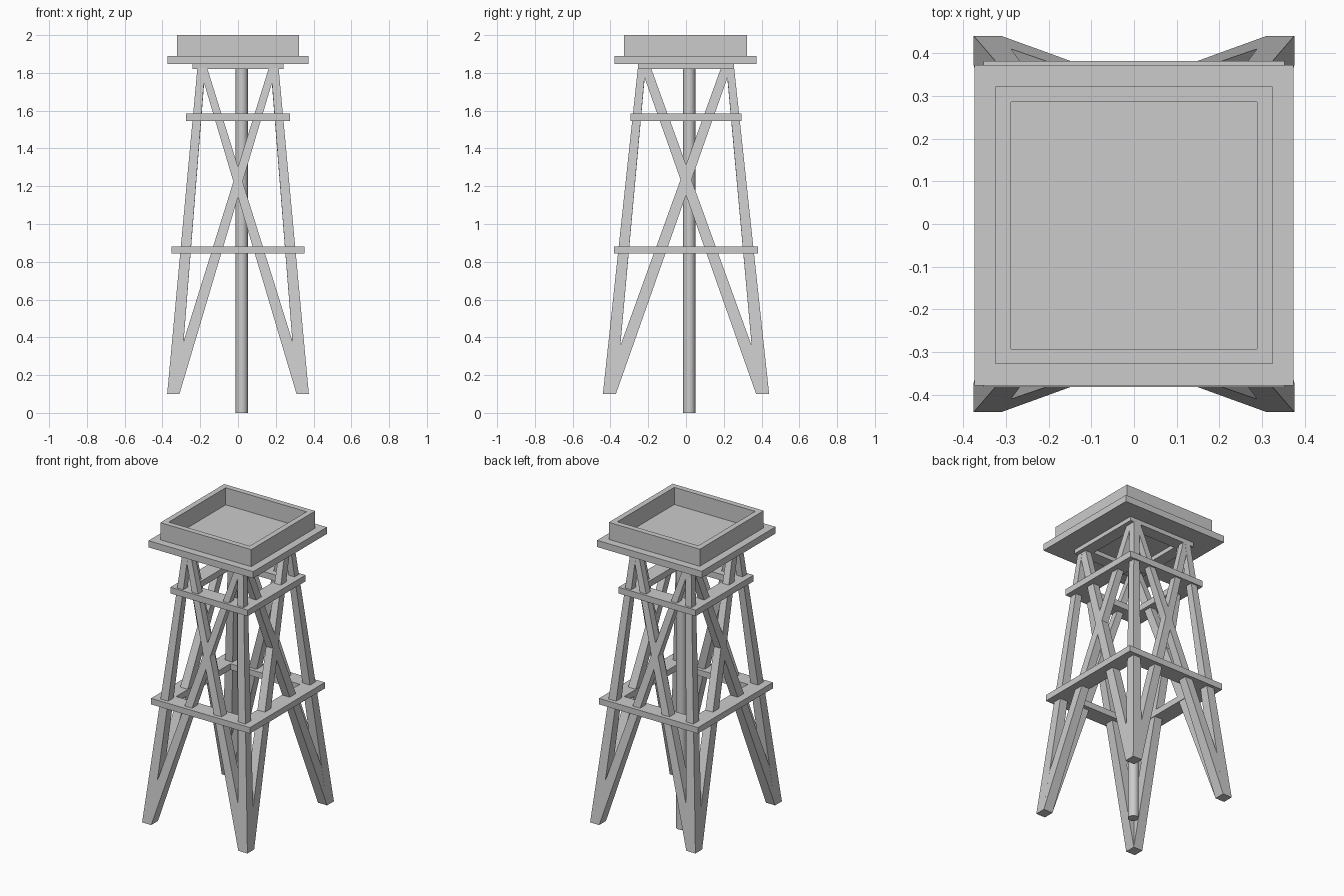
import bpy

if "Cube" in bpy.data.objects:
    bpy.data.objects.remove(bpy.data.objects["Cube"])


def mesh_object(name, verts, faces):
    mesh = bpy.data.meshes.new(name)
    mesh.from_pydata(verts, [], faces)
    mesh.update()
    obj = bpy.data.objects.new(name, mesh)
    bpy.context.collection.objects.link(obj)
    return obj


def rect(x0, x1, y0, y1, z):
    x0, x1 = sorted((x0, x1))
    y0, y1 = sorted((y0, y1))
    return [(x0, y0, z), (x1, y0, z), (x1, y1, z), (x0, y1, z)]


def loft(name, bottom, top):
    """Solid between two four-point sections."""
    sides = [(i, (i + 1) % 4, (i + 1) % 4 + 4, i + 4) for i in range(4)]
    return mesh_object(name, bottom + top, [(3, 2, 1, 0), (4, 5, 6, 7)] + sides)


def frame(name, hx, hy, z0, z1, w, cy=0.0):
    """Open rectangular frame with wall width w."""
    verts = []
    for z in (z0, z1):
        for inset in (0, w):
            a, b = hx - inset, hy - inset
            verts += rect(-a, a, cy - b, cy + b, z)
    faces = []
    for i in range(4):
        j = (i + 1) % 4
        faces += [(i, j, j + 8, i + 8),             # outside
                  (j + 4, i + 4, i + 12, j + 12),   # inside
                  (i + 8, j + 8, j + 12, i + 12),   # top
                  (j, i, i + 4, j + 4)]             # bottom
    return mesh_object(name, verts, faces)


# Tapered legs and diagonal braces, all starting from the four feet
Z_FOOT, Z_TOP = 0.10, 1.825
for sx in (-1, 1):
    for sy in (-1, 1):
        tag = ("front" if sy < 0 else "back") + ("_left" if sx < 0 else "_right")
        foot = rect(sx * 0.31, sx * 0.375, sy * 0.371, sy * 0.44, Z_FOOT)
        loft(tag + "_leg", foot,
             rect(sx * 0.174, sx * 0.215, sy * 0.215, sy * 0.255, Z_TOP))
        # brace crossing the front or back face
        loft(tag + "_cross_brace", foot,
             rect(-sx * 0.163, -sx * 0.203, sy * 0.214, sy * 0.254, Z_TOP))
        # brace crossing the side face
        loft(tag + "_side_brace", foot,
             rect(sx * 0.173, sx * 0.214, -sy * 0.185, -sy * 0.237, Z_TOP))

# Horizontal frames tying the legs together
frame("lower_frame", 0.352, 0.381, 0.843, 0.882, 0.105)
frame("middle_frame", 0.275, 0.295, 1.545, 1.585, 0.10)
frame("top_frame", 0.24, 0.255, 1.82, 1.85, 0.08)

# Platform and raised parapet
loft("platform", rect(-0.373, 0.373, -0.378, 0.372, 1.847),
     rect(-0.373, 0.373, -0.378, 0.372, 1.89))
frame("parapet", 0.324, 0.325, 1.888, 2.0, 0.036, cy=-0.003)

# Central pole
bpy.ops.mesh.primitive_cylinder_add(vertices=24, radius=0.032, depth=1.85,
                                    location=(0.02, 0.017, 0.925))
pole = bpy.context.object
pole.name = "central_pole"
bpy.ops.object.shade_smooth_by_angle()
